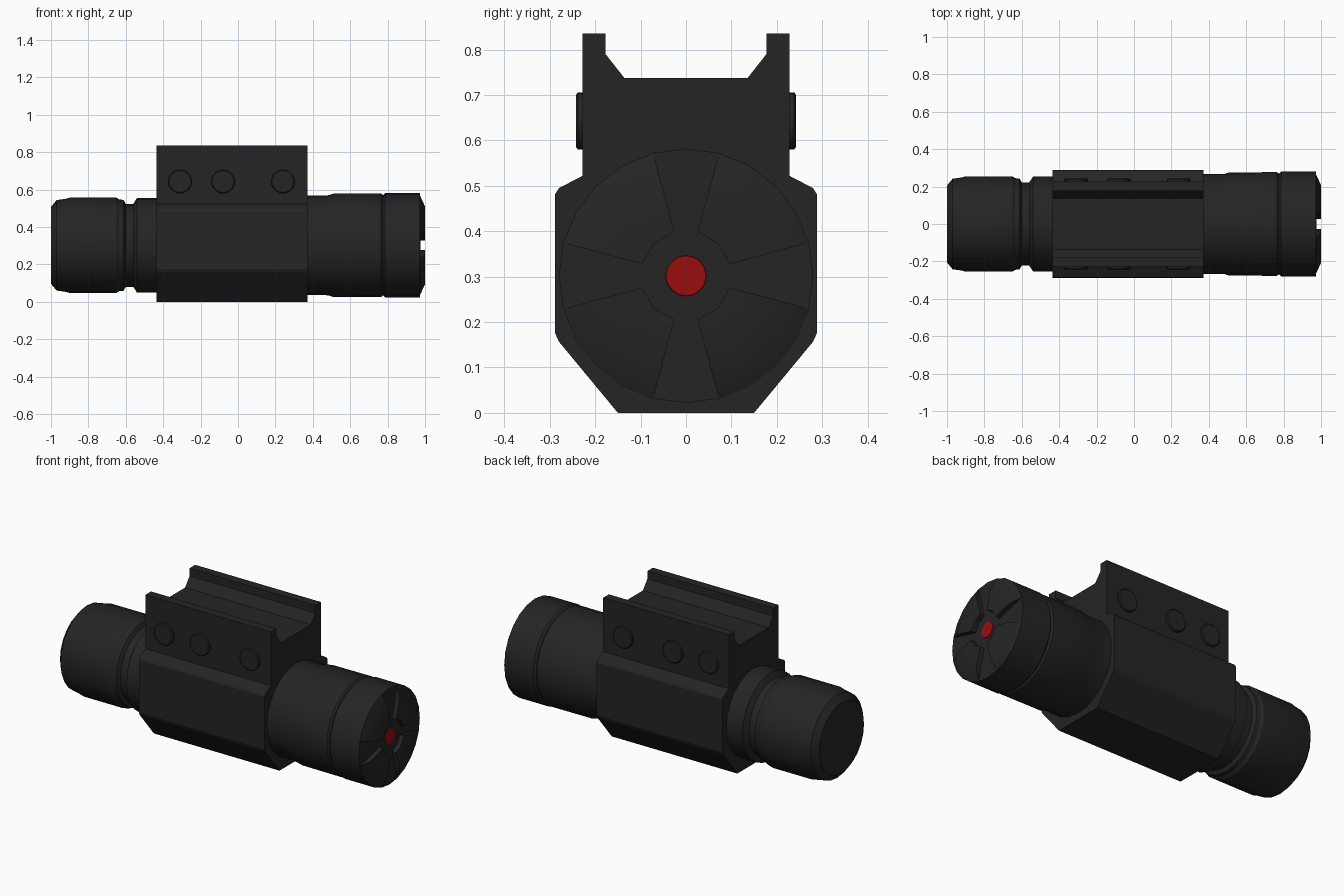
import bpy, bmesh, math
from mathutils import Vector

if "Cube" in bpy.data.objects:
    bpy.data.objects.remove(bpy.data.objects["Cube"])

AXIS_Z = 0.302   # height of the barrel axis
SIDES = 24


def material(name, rgb):
    m = bpy.data.materials.new(name)
    m.diffuse_color = (*rgb, 1)
    m.use_nodes = True
    m.node_tree.nodes["Principled BSDF"].inputs["Base Color"].default_value = m.diffuse_color
    return m


BLACK = material("matte black", (0.018, 0.018, 0.018))
RED = material("laser red", (0.32, 0.004, 0.004))


def finish(name, bm, mat, smooth=True):
    bmesh.ops.recalc_face_normals(bm, faces=bm.faces)
    me = bpy.data.meshes.new(name)
    bm.to_mesh(me)
    bm.free()
    ob = bpy.data.objects.new(name, me)
    bpy.context.collection.objects.link(ob)
    me.materials.append(mat)
    if smooth:
        bpy.ops.object.select_all(action='DESELECT')
        ob.select_set(True)
        bpy.context.view_layer.objects.active = ob
        bpy.ops.object.shade_smooth_by_angle(angle=math.radians(25))
    return ob


def lathe(name, profile, mat, centre=(0, 0, AXIS_Z), axis='x', sides=SIDES):
    """Closed solid of revolution from (position along axis, radius) pairs."""
    bm = bmesh.new()
    c = Vector(centre)
    rings = []
    for t, r in profile:
        ring = []
        for i in range(sides):
            a = 2 * math.pi * i / sides
            u, v = r * math.sin(a), r * math.cos(a)
            p = Vector((t, u, v)) if axis == 'x' else Vector((u, t, v))
            ring.append(bm.verts.new(c + p))
        rings.append(ring)
    for a, b in zip(rings, rings[1:]):
        for i in range(sides):
            j = (i + 1) % sides
            bm.faces.new((a[i], a[j], b[j], b[i]))
    bm.faces.new(rings[0])
    bm.faces.new(rings[-1])
    return finish(name, bm, mat)


# Mount body: half cross-section mirrored, extruded along x
half = [(0.15, 0), (0.28, 0.157), (0.288, 0.175), (0.288, 0.482), (0.28, 0.495),
        (0.228, 0.522), (0.228, 0.835), (0.177, 0.835), (0.177, 0.79), (0.136, 0.738)]
section = half + [(-y, z) for y, z in reversed(half)]
bm = bmesh.new()
face = bm.faces.new([bm.verts.new((-0.435, y, z)) for y, z in section])
ext = bmesh.ops.extrude_face_region(bm, geom=[face])
bmesh.ops.translate(bm, vec=(0.807, 0, 0),
                    verts=[g for g in ext["geom"] if isinstance(g, bmesh.types.BMVert)])
finish("mount_body", bm, BLACK, smooth=False)

# Rear barrel with neck groove and rounded end cap
lathe("rear_barrel", [(-1.0, 0.205), (-0.97, 0.242), (-0.92, 0.249), (-0.90, 0.255),
                      (-0.65, 0.255), (-0.635, 0.245), (-0.612, 0.243), (-0.60, 0.222),
                      (-0.56, 0.222), (-0.54, 0.253), (-0.43, 0.253)], BLACK)

# Front barrel and its wider end cap
lathe("front_barrel", [(0.365, 0.266), (0.48, 0.267), (0.51, 0.276), (0.765, 0.277),
                       (0.775, 0.268), (0.787, 0.28), (0.972, 0.28)], BLACK)

# Four raised segments on the front face, leaving a cross of slots
bm = bmesh.new()
for q in range(4):
    rows = []
    for d in (15, 30, 45, 60, 75):
        a = math.radians(d + 90 * q)
        inner = 0.1 * (math.cos(math.radians(15)) if d in (30, 60) else 1)
        rows.append([bm.verts.new((x, r * math.sin(a), AXIS_Z + r * math.cos(a)))
                     for x, r in ((0.971, inner), (1.0, inner), (1.0, 0.215), (0.971, 0.28))])
    for a, b in zip(rows, rows[1:]):
        for k in range(4):
            m = (k + 1) % 4
            bm.faces.new((a[k], a[m], b[m], b[k]))
    bm.faces.new(rows[0])
    bm.faces.new(rows[-1])
finish("front_face_segments", bm, BLACK)

# Red laser lens
lathe("laser_lens", [(0.968, 0.046), (0.976, 0.044)], RED, sides=16)

# Round screw heads on both flanks
for side, label in ((-1, "front"), (1, "back")):
    for n, x in enumerate((-0.31, -0.08, 0.24)):
        lathe(f"{label}_screw_{n + 1}",
              [(side * 0.22, 0.063), (side * 0.238, 0.063), (side * 0.242, 0.058)],
              BLACK, centre=(x, 0, 0.643), axis='y', sides=20)
